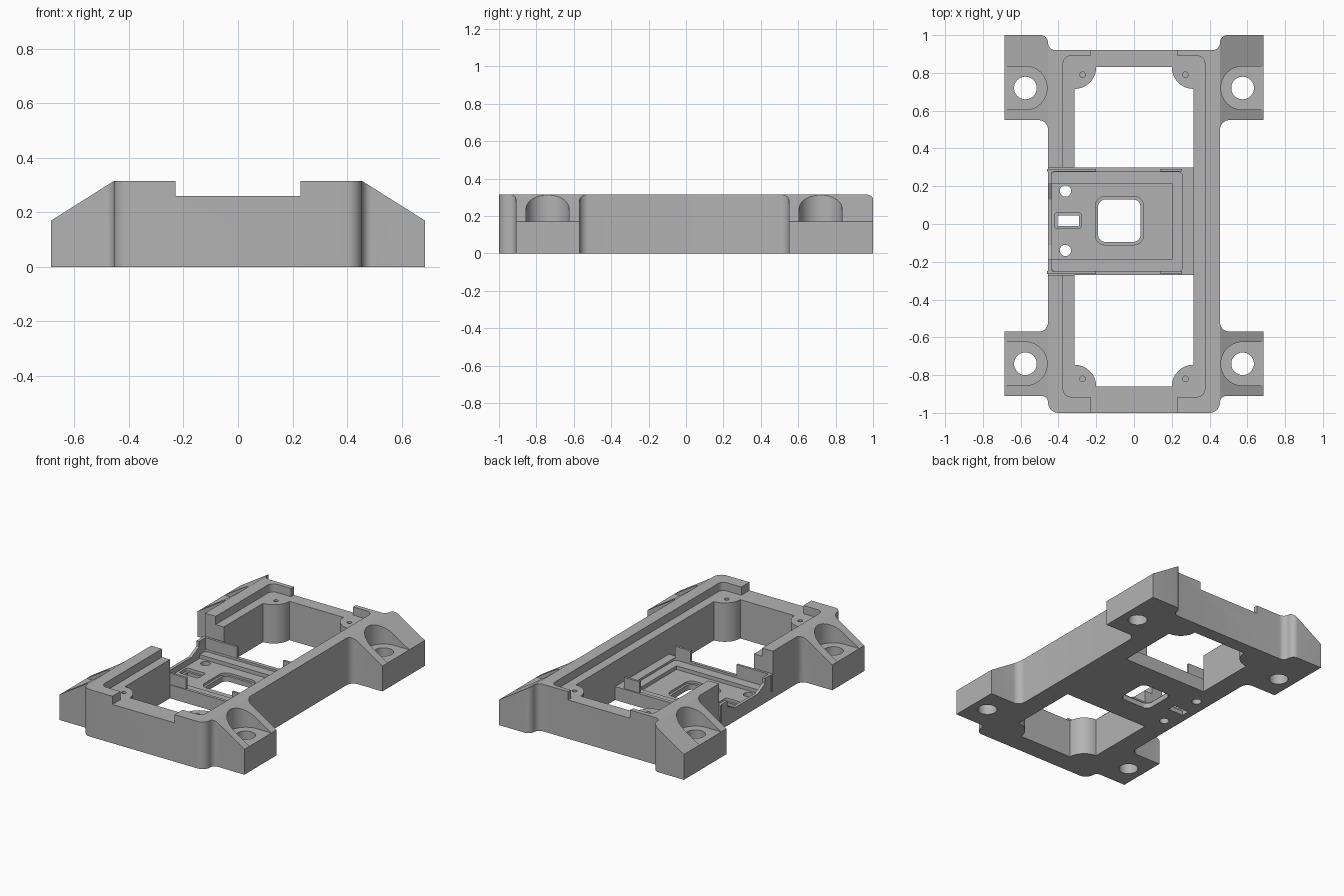
import bpy, bmesh, math

cube = bpy.data.objects.get("Cube")
if cube:
    bpy.data.objects.remove(cube)

H, LEDGE, BORE, PLATE = 0.315, 0.26, 0.17, 0.09

grey = bpy.data.materials.new("grey plastic")
grey.use_nodes = True
colour = (0.45, 0.45, 0.45, 1)
grey.diffuse_color = colour
grey.node_tree.nodes["Principled BSDF"].inputs["Base Color"].default_value = colour


def outline(corners, steps=8):
    """Square corners (x, y, r): r > 0 rounds the corner, r < 0 leaves a round boss in it."""
    pts = []
    for i, (x, y, r) in enumerate(corners):
        if r == 0:
            pts.append((x, y))
            continue
        dirs = []
        for q in (corners[i - 1], corners[(i + 1) % len(corners)]):
            dx, dy = q[0] - x, q[1] - y
            d = math.hypot(dx, dy)
            dirs.append((dx / d, dy / d))
        (ux, uy), (vx, vy) = dirs
        a = abs(r)
        for k in range(steps + 1):
            t = math.pi / 2 * k / steps
            c, s = math.cos(t), math.sin(t)
            if r > 0:
                cu, cv = a * (1 - s), a * (1 - c)
            else:
                cu, cv = a * c, a * s
            pts.append((x + ux * cu + vx * cv, y + uy * cu + vy * cv))
    return pts


def rect(x0, x1, y0, y1, r=0):
    return outline([(x0, y0, r), (x1, y0, r), (x1, y1, r), (x0, y1, r)])


def circle(x, y, r, n=32):
    return [(x + r * math.cos(2 * math.pi * k / n), y + r * math.sin(2 * math.pi * k / n))
            for k in range(n)]


def prism(name, pts, lo, hi, place=lambda a, b, c: (a, b, c)):
    """Extrude a flat outline from lo to hi; place maps it onto other axes."""
    bm = bmesh.new()
    face = bm.faces.new([bm.verts.new(place(a, b, lo)) for a, b in pts])
    new = bmesh.ops.extrude_face_region(bm, geom=[face])["geom"]
    for v in new:
        if isinstance(v, bmesh.types.BMVert):
            p, q = place(0, 0, lo), place(0, 0, hi)
            v.co.x += q[0] - p[0]
            v.co.y += q[1] - p[1]
            v.co.z += q[2] - p[2]
    bmesh.ops.recalc_face_normals(bm, faces=bm.faces)
    mesh = bpy.data.meshes.new(name)
    bm.to_mesh(mesh)
    bm.free()
    mesh.materials.append(grey)
    ob = bpy.data.objects.new(name, mesh)
    bpy.context.collection.objects.link(ob)
    return ob


def along_y(a, b, c):
    return (a, c, b)


def along_x(a, b, c):
    return (c, a, b)


def cut(target, pts, lo, hi, place=lambda a, b, c: (a, b, c)):
    tool = prism("cutter", pts, lo, hi, place)
    tool.hide_render = True
    mod = target.modifiers.new("cut", "BOOLEAN")
    mod.operation, mod.solver, mod.object = "DIFFERENCE", "EXACT", tool
    bpy.context.view_layer.objects.active = target
    bpy.ops.object.modifier_apply(modifier=mod.name)
    bpy.data.objects.remove(tool)


# Frame with four mounting tabs
half = [(0.455, -1, 0.055), (0.455, -0.91, 0.035), (0.685, -0.91, 0), (0.685, -0.57, 0),
        (0.455, -0.57, 0.05), (0.455, 0.55, 0.05), (0.685, 0.55, 0), (0.685, 1, 0),
        (0.455, 1, 0.04), (0.455, 0.92, 0.04)]
frame = prism("frame", outline(half + [(-x, y, r) for x, y, r in reversed(half)]), 0, H)

# Inner ledge and end notches
cut(frame, rect(-0.375, 0.375, -0.915, 0.89, 0.04), LEDGE, 1)
for y0, y1 in ((-1.1, -0.85), (0.82, 1.1)):
    cut(frame, rect(-0.23, 0.23, y0, y1), LEDGE, 1)

# Two through openings with round screw bosses in the outer corners
for near, far in ((0.30, 0.83), (-0.27, -0.86)):
    cut(frame, outline([(-0.315, near, 0), (0.315, near, 0),
                        (0.315, far, -0.115), (-0.315, far, -0.115)]), -1, 1)
    for x in (-0.272, 0.272):
        cut(frame, circle(x, far - math.copysign(0.04, far), 0.015, 16), 0.12, 1)

# Tabs: sloped top, open counterbore, bolt hole
for s in (-1, 1):
    cut(frame, [(s * 0.455, H), (s * 0.685, BORE), (s * 0.8, BORE - 0.0725), (s * 0.8, 0.6),
                (s * 0.455, 0.6)], -1.2, 1.2, along_y)
    for y in (-0.74, 0.72):
        x, r = s * 0.575, 0.115
        slot = [(x - s * r * math.sin(t), y + r * math.cos(t))
                for t in (math.pi * k / 24 for k in range(25))]
        cut(frame, slot + [(s * 0.8, y - r), (s * 0.8, y + r)], BORE, 1)
        cut(frame, circle(x, y, 0.06), -1, 1)

# Low middle plate, open on one side, with a shallow pocket
cut(frame, rect(-0.6, 0.315, -0.27, 0.30), PLATE, 1)
cut(frame, rect(-0.435, 0.255, -0.25, 0.275, 0.02), PLATE - 0.015, 1)
cut(frame, rect(-0.435, 0.20, -0.185, 0.215), 0.05, 1)

# Plate window, slot and pin holes
cut(frame, rect(-0.205, 0.05, -0.11, 0.145, 0.05), 0.035, 1)
cut(frame, rect(-0.19, 0.035, -0.095, 0.13, 0.04), -1, 1)
cut(frame, rect(-0.42, -0.28, -0.025, 0.06, 0.015), 0.03, 1)
cut(frame, rect(-0.405, -0.29, -0.01, 0.045), -1, 1)
for y in (-0.14, 0.175):
    cut(frame, circle(-0.363, y, 0.03), -1, 1)

# Thin retaining walls round the plate
CLIP = 0.165
walls = []
for side, y0, y1 in (("back", 0.277, 0.292), ("front", -0.265, -0.25)):
    for end, x0, x1 in (("left", 0.14, 0.255), ("right", -0.46, -0.2)):
        walls.append(prism(f"{side}_{end}_clip", rect(x0, x1, y0, y1), 0.05, CLIP))
for side, y0, y1 in (("back", 0.292, 0.13), ("front", -0.265, -0.11)):
    mid = (y0 + y1) / 2
    walls.append(prism(f"{side}_end_wall", [(y0, 0.04), (y1, 0.04), (y1, PLATE),
                                            (mid, 0.13), (mid, CLIP), (y0, CLIP)],
                       -0.455, -0.435, along_x))

# Smooth the curved faces, keep the edges sharp
bpy.ops.object.select_all(action="DESELECT")
for ob in [frame] + walls:
    ob.select_set(True)
bpy.context.view_layer.objects.active = frame
bpy.ops.object.shade_smooth_by_angle(angle=math.radians(30))
